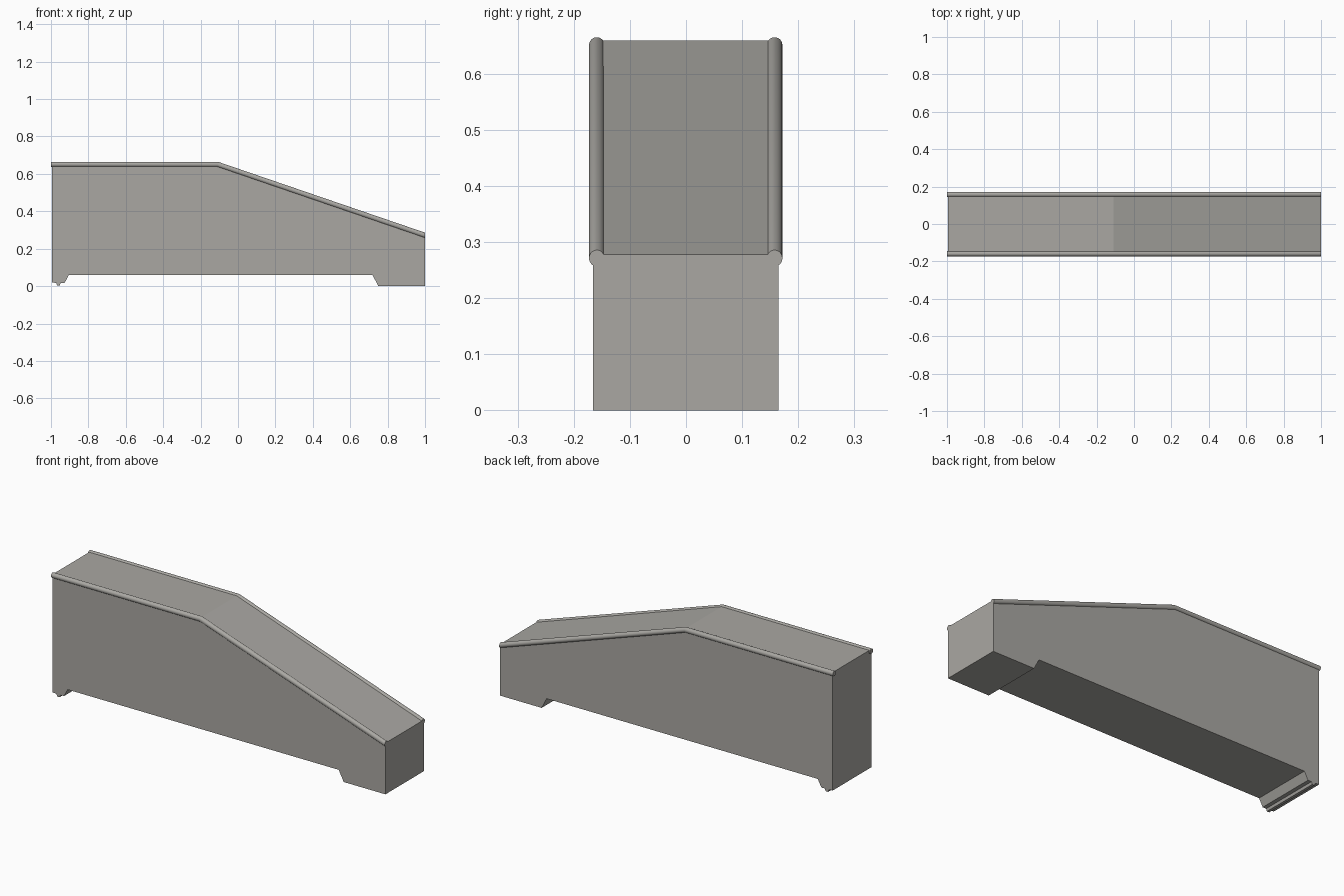
import bpy, bmesh, math

cube = bpy.data.objects.get("Cube")
if cube:
    bpy.data.objects.remove(cube, do_unlink=True)

stone = bpy.data.materials.new("warm_grey")
stone.use_nodes = True
GREY = (0.40, 0.39, 0.365, 1)
stone.diffuse_color = GREY
stone.node_tree.nodes["Principled BSDF"].inputs["Base Color"].default_value = GREY

KNEE = -0.11
SLOPE = math.atan2(0.381, 1.11)


def loft(name, rings):
    """Skin matching rings of points and cap both ends."""
    bm = bmesh.new()
    loops = [[bm.verts.new(p) for p in ring] for ring in rings]
    n = len(loops[0])
    for a, b in zip(loops, loops[1:]):
        for i in range(n):
            j = (i + 1) % n
            bm.faces.new((a[i], a[j], b[j], b[i]))
    bm.faces.new(loops[0])
    bm.faces.new(loops[-1])
    bmesh.ops.recalc_face_normals(bm, faces=bm.faces)
    mesh = bpy.data.meshes.new(name)
    bm.to_mesh(mesh)
    bm.free()
    mesh.materials.append(stone)
    obj = bpy.data.objects.new(name, mesh)
    bpy.context.collection.objects.link(obj)
    return obj


# Solid wall: side outline with two feet, a flat top and a sloped top
outline = [(-0.995, 0.659), (KNEE, 0.659), (1, 0.278), (1, 0), (0.75, 0),
           (0.72, 0.058), (-0.905, 0.058), (-0.927, 0.017), (-0.948, 0.017),
           (-0.953, 0.004), (-0.967, 0.004), (-0.972, 0.017), (-0.995, 0.019)]
loft("wall_body", [[(x, y, z) for x, z in outline] for y in (-0.166, 0.165)])

# Round rails along both top edges, mitred at the knee
RADIUS, SIDES = 0.0138, 24
stations = [(-1, 0.651, 0, 1),
            (KNEE, 0.651, math.tan(SLOPE / 2), 1),
            (1, 0.271, 0, 1 / math.cos(SLOPE))]
for name, y in (("front_rail", -0.159), ("back_rail", 0.158)):
    rings = []
    for x, z, lean, stretch in stations:
        ring = []
        for i in range(SIDES):
            a = math.tau * i / SIDES
            dz = RADIUS * stretch * math.sin(a)
            ring.append((x + lean * dz, y + RADIUS * math.cos(a), z + dz))
        rings.append(ring)
    rail = loft(name, rings)
    bpy.ops.object.select_all(action="DESELECT")
    rail.select_set(True)
    bpy.context.view_layer.objects.active = rail
    bpy.ops.object.shade_smooth_by_angle(angle=math.radians(30))
    rail.select_set(False)
